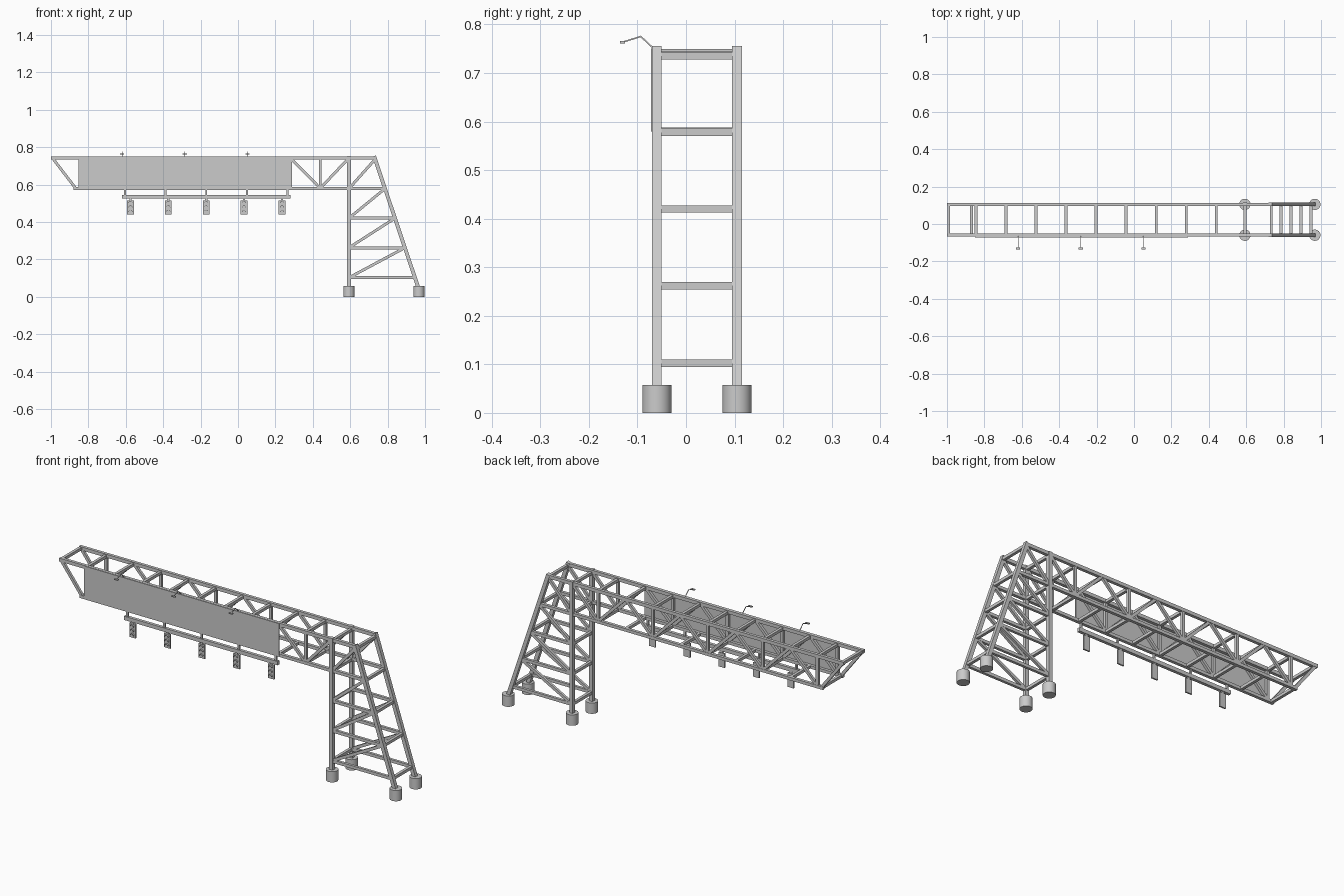
import bpy, bmesh, math
from mathutils import Vector, Matrix

if "Cube" in bpy.data.objects:
    bpy.data.objects.remove(bpy.data.objects["Cube"])

YF, YB = -0.06, 0.105          # front and back truss planes
TOP, BOT = 0.742, 0.580        # chord heights
POST = 0.593                   # x of upright posts
LEVELS = [0.102, 0.262, 0.42, 0.578, 0.735]


def leg_x(z):
    return 0.73 + (0.745 - z) * 0.336


def finish(name, bm):
    bmesh.ops.recalc_face_normals(bm, faces=bm.faces)
    me = bpy.data.meshes.new(name)
    bm.to_mesh(me)
    bm.free()
    ob = bpy.data.objects.new(name, me)
    bpy.context.collection.objects.link(ob)
    return ob


def bar(bm, a, b, w, h=None):
    """Square bar from a to b: w in the side plane, h across it."""
    a, b = Vector(a), Vector(b)
    d = (b - a).normalized()
    ref = Vector((0, 1, 0)) if abs(d.y) < 0.9 else Vector((1, 0, 0))
    u = ref.cross(d).normalized()
    v = d.cross(u)
    rot = Matrix((u, v, d)).transposed().to_4x4()
    m = (Matrix.Translation((a + b) / 2) @ rot
         @ Matrix.Diagonal((w, h or w, (b - a).length, 1)))
    bmesh.ops.create_cube(bm, size=1, matrix=m)


def box(bm, x0, x1, y0, y1, z0, z1):
    m = (Matrix.Translation(((x0 + x1) / 2, (y0 + y1) / 2, (z0 + z1) / 2))
         @ Matrix.Diagonal((x1 - x0, y1 - y0, z1 - z0, 1)))
    bmesh.ops.create_cube(bm, size=1, matrix=m)


nodes = [-0.845 + 0.1606 * i for i in range(9)]

# Two side frames of the boom and the tower
for side, y in (("front", YF), ("back", YB)):
    bm = bmesh.new()
    bar(bm, (-1, y, TOP), (0.735, y, TOP), 0.018, 0.016)
    bar(bm, (-0.88, y, BOT), (leg_x(BOT), y, BOT), 0.016)
    finish(side + "_chords", bm)

    bm = bmesh.new()
    bar(bm, (-0.99, y, TOP - 0.003), (-0.868, y, BOT), 0.015, 0.013)
    for i, x in enumerate(nodes):
        if i % 2 == 0:
            bar(bm, (x, y, BOT), (x, y, TOP), 0.015, 0.013)
        nxt = nodes[i + 1] if i < 8 else POST
        za, zb = (BOT, TOP) if i % 2 == 0 else (TOP, BOT)
        bar(bm, (x, y, za), (nxt, y, zb), 0.015, 0.013)
    finish(side + "_boom_lattice", bm)

    bm = bmesh.new()
    bar(bm, (POST, y, 0.03), (POST, y, 0.753), 0.02)
    bar(bm, (leg_x(0.03), y, 0.03), (leg_x(0.752), y, 0.752), 0.02)
    finish(side + "_tower_legs", bm)

    bm = bmesh.new()
    for i, z in enumerate(LEVELS[:-1]):
        if i < 3:
            bar(bm, (POST, y, z), (leg_x(z), y, z), 0.016, 0.014)
        z2 = LEVELS[i + 1]
        bar(bm, (POST, y, z), (leg_x(z2), y, z2), 0.015, 0.013)
    finish(side + "_tower_bracing", bm)

    # Round footings
    for part, x in (("post", POST), ("slant", 0.967)):
        bm = bmesh.new()
        bmesh.ops.create_cone(bm, cap_ends=True, segments=32, radius1=0.03,
                              radius2=0.03, depth=0.057,
                              matrix=Matrix.Translation((x, y, 0.0285)))
        ob = finish(f"{side}_{part}_footing", bm)
        for p in ob.data.polygons:
            p.use_smooth = len(p.vertices) == 4
        for e in ob.data.edges:
            a, b = (ob.data.vertices[k].co.z for k in e.vertices)
            e.use_edge_sharp = abs(a - b) < 1e-4

# Cross members joining the two frames
bm = bmesh.new()
bar(bm, (-0.99, YF, TOP), (-0.99, YB, TOP), 0.015)
bar(bm, (-0.868, YF, BOT), (-0.868, YB, BOT), 0.015)
for i, x in enumerate(nodes):
    bar(bm, (x, YF, TOP - 0.004), (x, YB, TOP - 0.004), 0.015)
    if i:
        bar(bm, (x, YF, BOT), (x, YB, BOT), 0.015)
finish("boom_cross_members", bm)
bm = bmesh.new()
for z in LEVELS:
    for x in (POST, leg_x(z)):
        bar(bm, (x, YF, z), (x, YB, z), 0.015)
finish("tower_rungs", bm)

# Sign panel
bm = bmesh.new()
box(bm, -0.85, 0.29, -0.072, -0.067, 0.58, 0.75)
finish("sign_panel", bm)

# Rail with hangers
bm = bmesh.new()
box(bm, -0.62, 0.28, -0.068, -0.052, 0.525, 0.545)
for i in range(5):
    x = -0.605 + 0.2175 * i
    box(bm, x - 0.005, x + 0.005, -0.065, -0.055, 0.54, 0.585)
finish("signal_rail", bm)

# Signal heads, each with three hooded lamps
for i in range(5):
    x = -0.575 + 0.2025 * i
    bm = bmesh.new()
    box(bm, x - 0.018, x + 0.018, -0.061, -0.053, 0.44, 0.515)
    box(bm, x - 0.006, x + 0.006, -0.061, -0.055, 0.51, 0.53)
    for z in (0.454, 0.4775, 0.501):
        bmesh.ops.create_cone(bm, cap_ends=True, segments=16, radius1=0.009,
                              radius2=0.009, depth=0.003,
                              matrix=Matrix.Translation((x, -0.062, z))
                              @ Matrix.Rotation(math.pi / 2, 4, 'X'))
        ring = []
        for k in range(9):
            t = math.pi * k / 8
            c, s = math.cos(t), math.sin(t)
            ring.append([bm.verts.new((x + r * c, yy, z + r * s))
                         for r, yy in ((0.0105, -0.06), (0.0105, -0.07),
                                       (0.009, -0.07), (0.009, -0.06))])
        for p, q in zip(ring, ring[1:]):
            for k in range(4):
                bm.faces.new((p[k], p[(k + 1) % 4], q[(k + 1) % 4], q[k]))
        bm.faces.new(ring[0])
        bm.faces.new(ring[-1])
    finish(f"signal_head_{i + 1}", bm)

# Lamps leaning out over the panel
for i, x in enumerate((-0.62, -0.285, 0.05)):
    bm = bmesh.new()
    bar(bm, (x, -0.063, 0.747), (x, -0.0935, 0.7755), 0.003)
    bar(bm, (x, -0.092, 0.7755), (x, -0.132, 0.763), 0.003)
    bar(bm, (x - 0.011, -0.131, 0.763), (x + 0.011, -0.131, 0.763), 0.005, 0.01)
    finish(f"panel_lamp_{i + 1}", bm)
